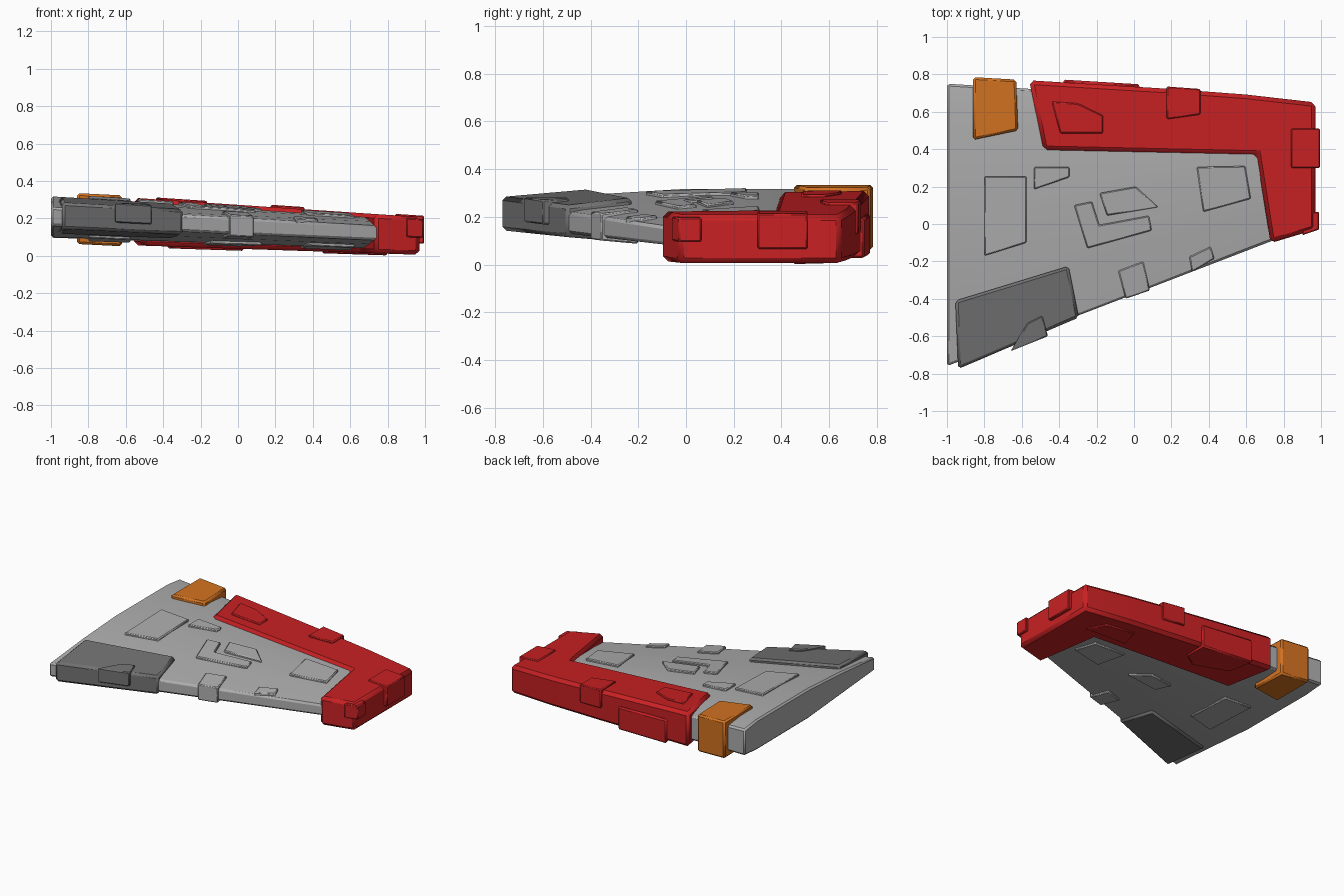
import bpy, bmesh

if "Cube" in bpy.data.objects:
    bpy.data.objects.remove(bpy.data.objects["Cube"])


def material(name, rgb):
    m = bpy.data.materials.new(name)
    m.diffuse_color = (*rgb, 1)
    m.use_nodes = True
    m.node_tree.nodes["Principled BSDF"].inputs["Base Color"].default_value = m.diffuse_color
    return m


GREY = material("light grey", (0.42, 0.42, 0.42))
DARK = material("dark grey", (0.17, 0.17, 0.17))
RED = material("red", (0.58, 0.015, 0.017))
ORANGE = material("orange", (0.65, 0.17, 0.015))

# Wing section: chord fraction, half height above and below the mid plane
SECTION = [(0, .055, .045), (.25, .09, .075), (.5, .113, .105), (.9, .113, .108), (1, .095, .095)]


def lead(x):
    return -0.49 + 0.385 * (x + 0.3)


def trail(x):
    return 0.75 - 0.062 * (x + 1)


def mid(x):
    return 0.205 - 0.05 * (x + 1)


def taper(x):
    return 1 - 0.14 * (x + 1)


def half(x, y, k):
    t = min(max((y - lead(x)) / (trail(x) - lead(x)), 0), 1)
    for a, b in zip(SECTION, SECTION[1:]):
        if t <= b[0]:
            return taper(x) * (a[k] + (b[k] - a[k]) * (t - a[0]) / (b[0] - a[0]))


def upper(x, y):
    return mid(x) + half(x, y, 1)


def lower(x, y):
    return mid(x) - half(x, y, 2)


def red_half(x):
    return 0.126 - 0.017 * (x + 0.5)


def red_top(x, y):
    return mid(x) + red_half(x)


def red_bottom(x, y):
    return mid(x) - red_half(x)


def middle(x, y):
    return mid(x)


def finish(name, bm, mat, bevel):
    bmesh.ops.recalc_face_normals(bm, faces=bm.faces)
    me = bpy.data.meshes.new(name)
    bm.to_mesh(me)
    bm.free()
    me.materials.append(mat)
    ob = bpy.data.objects.new(name, me)
    bpy.context.collection.objects.link(ob)
    if bevel:
        mod = ob.modifiers.new("chamfer", 'BEVEL')
        mod.width = bevel
        mod.segments = 1
        mod.limit_method = 'ANGLE'
        mod.angle_limit = 0.6
    return ob


def slab(name, pts, top, bottom, up, down, mat, bevel=0.006):
    """Prism over a plan outline whose top and bottom follow surfaces."""
    bm = bmesh.new()
    hi = [bm.verts.new((x, y, top(x, y) + up)) for x, y in pts]
    lo = [bm.verts.new((x, y, bottom(x, y) - down)) for x, y in pts]
    bm.faces.new(hi)
    bm.faces.new(lo[::-1])
    n = len(pts)
    for i in range(n):
        j = (i + 1) % n
        bm.faces.new((hi[i], lo[i], lo[j], hi[j]))
    return finish(name, bm, mat, bevel)


# Main wing: loft of the section from root to tip
bm = bmesh.new()
rings = []
for x in (-1, 0.92):
    ring = []
    for t, k in [(s[0], 1) for s in SECTION] + [(s[0], 2) for s in SECTION[::-1]]:
        y = lead(x) + t * (trail(x) - lead(x))
        ring.append(bm.verts.new((x, y, upper(x, y) if k == 1 else lower(x, y))))
    rings.append(ring)
n = len(rings[0])
for i in range(n):
    j = (i + 1) % n
    bm.faces.new((rings[0][i], rings[0][j], rings[1][j], rings[1][i]))
bm.faces.new(rings[0])
bm.faces.new(rings[1][::-1])
finish("wing_body", bm, GREY, 0.012)

# Raised grey hull panels, some repeated on the underside
panels = [
    ([(-.80, .255), (-.575, .255), (-.575, -.10), (-.80, -.17)], True),
    ([(-.535, .305), (-.345, .305), (-.345, .25), (-.535, .185)], False),
    ([(-.185, .165), (.01, .20), (.13, .09), (-.145, .045)], True),
    ([(-.32, .10), (-.225, .12), (-.185, -.005), (.08, .045), (.095, -.035), (-.25, -.13)], False),
    ([(.335, .305), (.595, .31), (.625, .135), (.37, .065)], True),
]
for i, (pts, below) in enumerate(panels):
    slab(f"top_panel_{i + 1}", pts, upper, middle, .016, 0, GREY)
    if below:
        slab(f"bottom_panel_{i + 1}", pts, middle, lower, 0, .014, GREY)

# Leading edge blocks
slab("edge_block_inner", [(-.085, -.25), (.05, -.2), (.085, -.355), (-.045, -.40)],
     upper, lower, .016, .012, GREY)
slab("edge_block_outer", [(.295, -.175), (.41, -.12), (.43, -.185), (.31, -.255)],
     upper, middle, .016, .005, GREY)

# Dark leading edge armour with a small plate
slab("dark_armour", [(-.955, -.41), (-.35, -.225), (-.295, -.50), (-.94, -.775)],
     upper, lower, .028, .014, DARK, 0.015)
slab("dark_armour_plate", [(-.66, -.68), (-.57, -.53), (-.49, -.49), (-.46, -.60)],
     upper, middle, .042, .01, DARK)

# Orange trailing edge clamp
slab("orange_clamp", [(-.86, .785), (-.63, .772), (-.62, .50), (-.86, .45)],
     upper, lower, .022, .022, ORANGE, 0.012).data
clamp = bpy.data.objects["orange_clamp"].data
for v in clamp.vertices:  # level the clamp so it covers the trailing edge
    v.co.z = mid(v.co.x) + (0.137 if v.co.z > mid(v.co.x) else -0.135)

# Red L-shaped armour along the trailing edge and tip
slab("red_armour", [(-.56, .768), (.2, .722), (.6, .692), (.97, .65), (.97, -.03),
                    (.73, -.102), (.655, .37), (-.485, .395)],
     red_top, red_bottom, 0, 0, RED, 0.022)

# Red detail plates
slab("red_top_plate", [(-.44, .655), (-.30, .645), (-.165, .58), (-.165, .485), (-.395, .485)],
     red_top, middle, .01, 0, RED)
slab("red_trailing_block", [(.175, .56), (.355, .585), (.355, .722), (.175, .735)],
     red_top, middle, .012, .01, RED)
slab("red_rear_block", [(-.38, .772), (.03, .747), (.03, .58), (-.08, .50), (-.34, .58)],
     middle, red_bottom, .04, .01, RED, 0.01)
slab("red_bottom_plate", [(.45, .45), (.5, .6), (.72, .58), (.8, .45)],
     middle, red_bottom, 0, .009, RED)
slab("red_tip_block_large", [(.84, .51), (.995, .51), (.995, .30), (.84, .30)],
     red_top, middle, .008, .04, RED)
slab("red_tip_block_small", [(.90, .06), (.99, .065), (.99, -.03), (.90, -.06)],
     red_top, middle, -.01, .01, RED)

# Crisp edges with smooth shading on the gentle surfaces
for ob in bpy.context.collection.objects:
    ob.select_set(True)
bpy.context.view_layer.objects.active = bpy.data.objects["wing_body"]
bpy.ops.object.shade_smooth_by_angle(angle=0.35)
